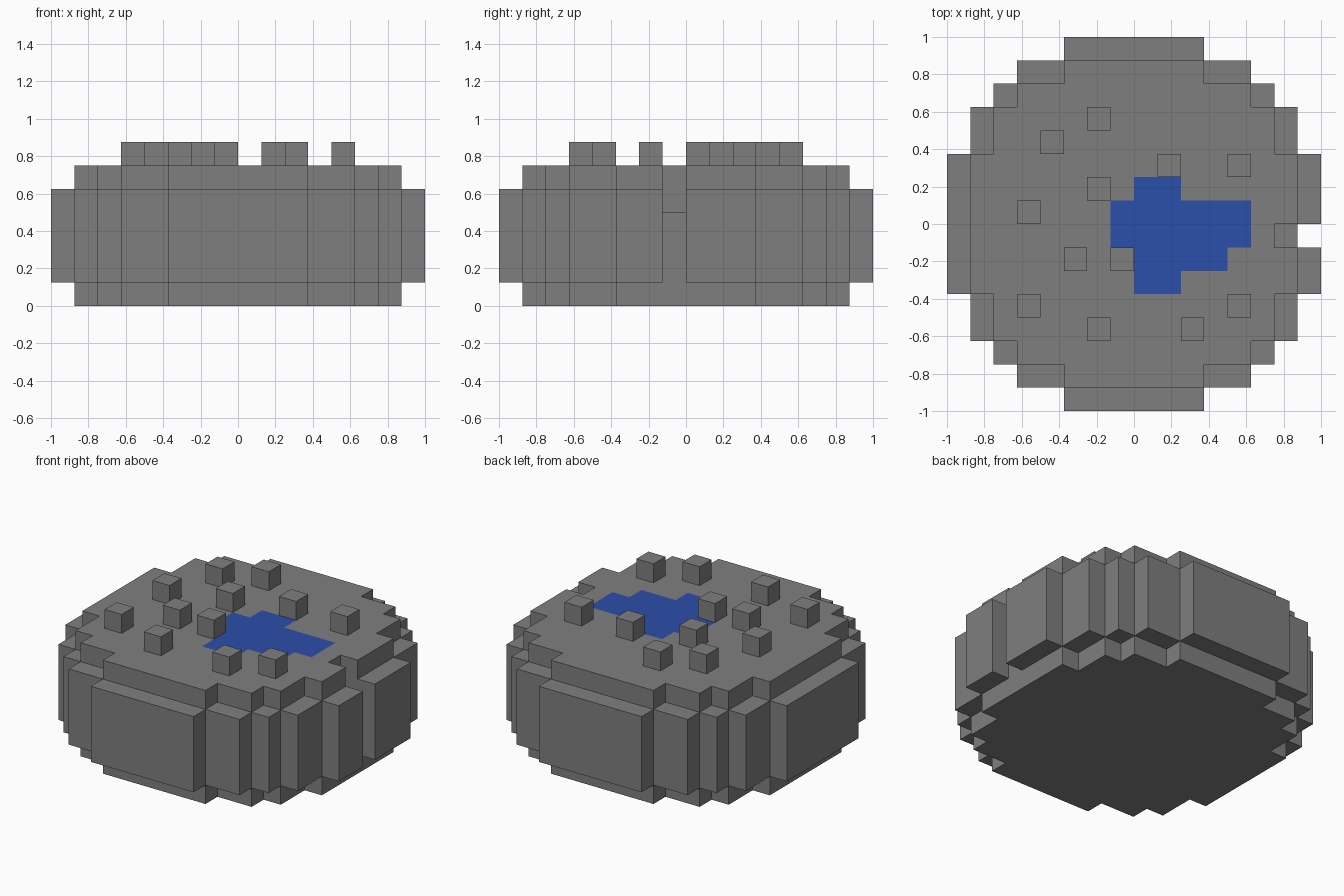
import bpy
import bmesh
from mathutils import Vector

if "Cube" in bpy.data.objects:
    bpy.data.objects.remove(bpy.data.objects["Cube"], do_unlink=True)

UNIT = 0.125  # edge of one block


def make_material(name, rgb):
    mat = bpy.data.materials.new(name)
    mat.use_nodes = True
    mat.diffuse_color = (*rgb, 1)
    mat.node_tree.nodes["Principled BSDF"].inputs["Base Color"].default_value = (*rgb, 1)
    return mat


stone = make_material("stone grey", (0.212, 0.212, 0.212))
water = make_material("water blue", (0.024, 0.077, 0.4))


def box(x0, x1, y0, y1, z0, z1):
    """Set of blocks filling a box, upper bounds excluded."""
    return {(x, y, z) for x in range(x0, x1) for y in range(y0, y1) for z in range(z0, z1)}


def disc(half_depths, z0, z1):
    """Stepped round slab; half_depths lists its half depth per column from the middle."""
    cells = set()
    for i, d in enumerate(half_depths):
        cells |= box(i, i + 1, -d, d, z0, z1) | box(-i - 1, -i, -d, d, z0, z1)
    return cells


def block_object(name, cells, solid, mat):
    """Mesh of the block faces that are not covered by another solid block."""
    bm = bmesh.new()
    for cell in cells:
        for axis in range(3):
            for sign in (-1, 1):
                step = [0, 0, 0]
                step[axis] = sign
                if tuple(c + s for c, s in zip(cell, step)) in solid:
                    continue
                n, u, v = Vector(step), Vector((0, 0, 0)), Vector((0, 0, 0))
                u[(axis + 1) % 3] = 1
                v[(axis + 2) % 3] = sign
                mid = Vector(cell) + Vector((0.5, 0.5, 0.5)) + n / 2
                corners = [mid + (a * u + b * v) / 2
                           for a, b in ((-1, -1), (1, -1), (1, 1), (-1, 1))]
                bm.faces.new([bm.verts.new(c * UNIT) for c in corners])
    bmesh.ops.remove_doubles(bm, verts=bm.verts, dist=0.001)
    mesh = bpy.data.meshes.new(name)
    bm.to_mesh(mesh)
    bm.free()
    mesh.materials.append(mat)
    obj = bpy.data.objects.new(name, mesh)
    bpy.context.collection.objects.link(obj)


# Round core and the wider band around its middle
core = disc([7, 7, 7, 6, 6, 5, 3], 0, 6)
band = disc([8, 8, 8, 7, 7, 6, 5, 3], 1, 5) - core

# Spout notch cut into the left side
band -= box(7, 8, -1, 0, 1, 5)
core -= box(6, 7, -1, 0, 4, 6)

# Pool set flush in the top layer
pool = (box(0, 2, -3, 2, 5, 6) | box(-1, 5, -1, 1, 5, 6) | box(0, 4, -2, -1, 5, 6))
core -= pool

# Loose stones on top
spots = [(-2, 4), (-4, 3), (1, 2), (4, 2), (-2, 1), (-5, 0),
         (-3, -2), (-1, -2), (-5, -4), (-2, -5), (2, -5), (4, -4)]
pebbles = {(x, y, 6) for x, y in spots}

body = core | band | pool
block_object("rock_core", core, body, stone)
block_object("rock_band", band, body, stone)
block_object("pool_water", pool, body, water)
for i, pebble in enumerate(sorted(pebbles), 1):
    block_object(f"top_stone_{i}", {pebble}, body, stone)
